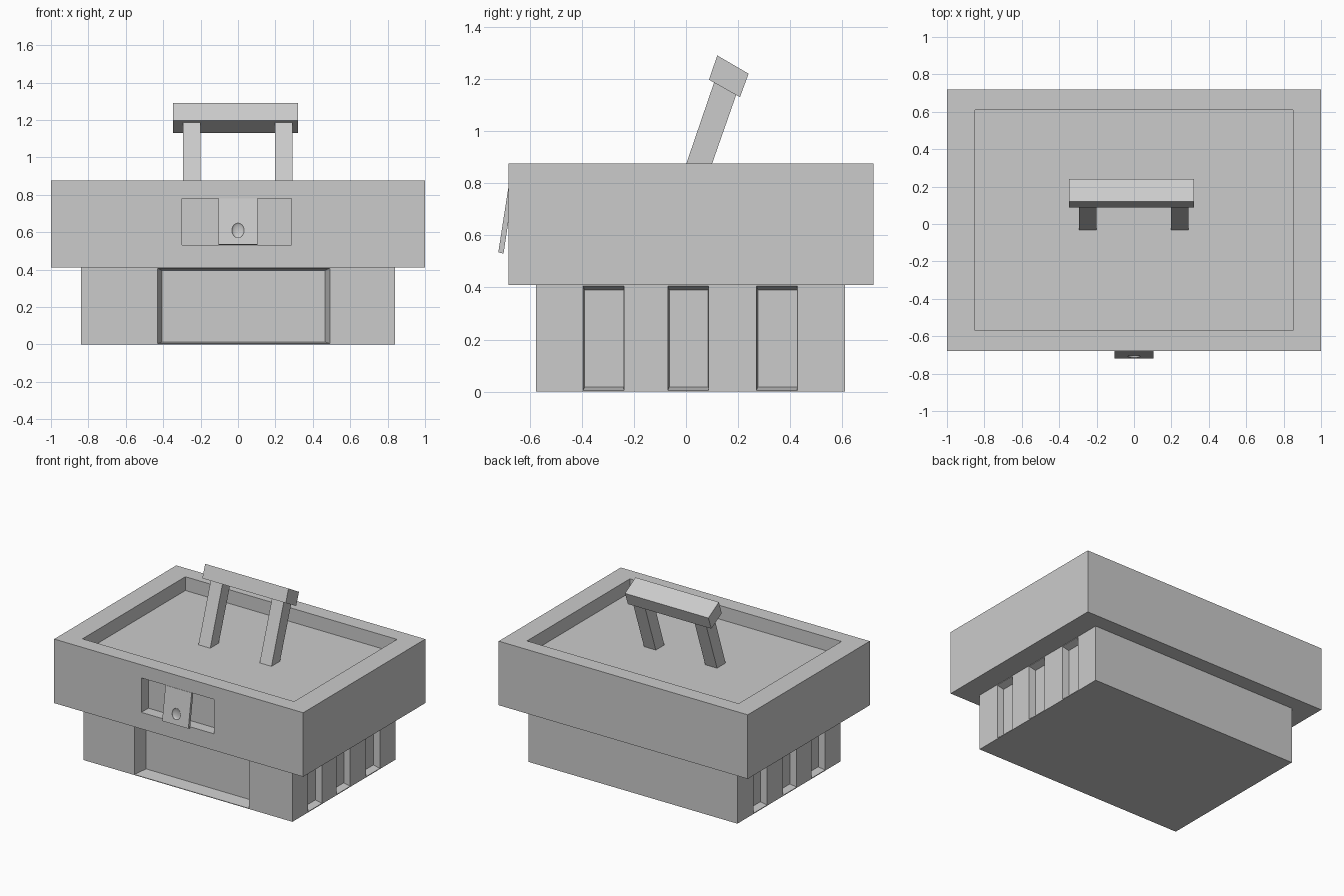
import bpy, bmesh
from mathutils import Matrix

if "Cube" in bpy.data.objects:
    bpy.data.objects.remove(bpy.data.objects["Cube"])


def loft(name, ring_a, ring_b):
    """Closed solid between two matching rings of points."""
    bm = bmesh.new()
    a = [bm.verts.new(p) for p in ring_a]
    b = [bm.verts.new(p) for p in ring_b]
    bm.faces.new(a)
    bm.faces.new(b[::-1])
    n = len(a)
    for i in range(n):
        j = (i + 1) % n
        bm.faces.new((a[i], b[i], b[j], a[j]))
    bmesh.ops.recalc_face_normals(bm, faces=bm.faces)
    return finish(name, bm)


def finish(name, bm):
    me = bpy.data.meshes.new(name)
    bm.to_mesh(me)
    bm.free()
    ob = bpy.data.objects.new(name, me)
    bpy.context.collection.objects.link(ob)
    return ob


def rect(u0, u1, v0, v1):
    return [(u0, v0), (u1, v0), (u1, v1), (u0, v1)]


def box(name, x0, x1, y0, y1, z0, z1):
    r = rect(x0, x1, y0, y1)
    return loft(name, [(x, y, z0) for x, y in r], [(x, y, z1) for x, y in r])


def prism_x(name, profile, x0, x1):
    """Extrude a (y, z) profile along x."""
    return loft(name, [(x0, y, z) for y, z in profile],
                [(x1, y, z) for y, z in profile])


def cut(target, cutter):
    m = target.modifiers.new("cut_" + cutter.name, 'BOOLEAN')
    m.operation = 'DIFFERENCE'
    m.solver = 'EXACT'
    m.object = cutter
    cutter.hide_render = True
    cutter.hide_viewport = True


# Lid: wide upper block with a sunken tray on top and a latch pocket in front
lid = box("lid", -1, 1, -0.68, 0.72, 0.41, 0.875)
cut(lid, box("tray_cutter", -0.85, 0.85, -0.57, 0.61, 0.775, 1.0))
cut(lid, box("latch_pocket_cutter", -0.30, 0.285, -0.8, -0.60, 0.53, 0.78))

# Base: narrower lower block
base = box("base", -0.84, 0.84, -0.575, 0.61, 0, 0.41)

# Tapered front panel recess
outer, inner = rect(-0.432, 0.492, 0.004, 0.407), rect(-0.405, 0.465, 0.013, 0.395)
cut(base, loft("front_panel_cutter", [(x, -0.58, z) for x, z in outer],
               [(x, -0.475, z) for x, z in inner]))

# Three tapered slots on each side
for side in (-1, 1):
    for i, y in enumerate((-0.395, -0.07, 0.27)):
        outer = rect(y, y + 0.157, 0.005, 0.407)
        inner = rect(y + 0.006, y + 0.155, 0.018, 0.39)
        cut(base, loft(f"side_slot_cutter_{side}_{i}",
                       [(side * 0.842, v, z) for v, z in outer],
                       [(side * 0.79, v, z) for v, z in inner]))

# Latch: tilted plate with a finger dimple
latch = prism_x("latch", [(-0.682, 0.78), (-0.72, 0.535), (-0.70, 0.53), (-0.662, 0.78)],
                -0.105, 0.105)
bm = bmesh.new()
bmesh.ops.create_uvsphere(
    bm, u_segments=24, v_segments=16, radius=1,
    matrix=Matrix.Translation((0, -0.709, 0.61)) @ Matrix.Diagonal((0.033, 0.014, 0.043, 1)))
for f in bm.faces:
    f.smooth = True
cut(latch, finish("latch_dimple_cutter", bm))

# Carrying handle: two leaning legs and a grip bar
leg = [(-0.033, 0.775), (0.065, 0.775), (0.193, 1.14), (0.109, 1.19)]
prism_x("handle_leg_left", leg, -0.295, -0.20)
prism_x("handle_leg_right", leg, 0.197, 0.292)
prism_x("handle_grip", [(0.088, 1.197), (0.207, 1.13), (0.24, 1.22), (0.12, 1.29)],
        -0.348, 0.322)
